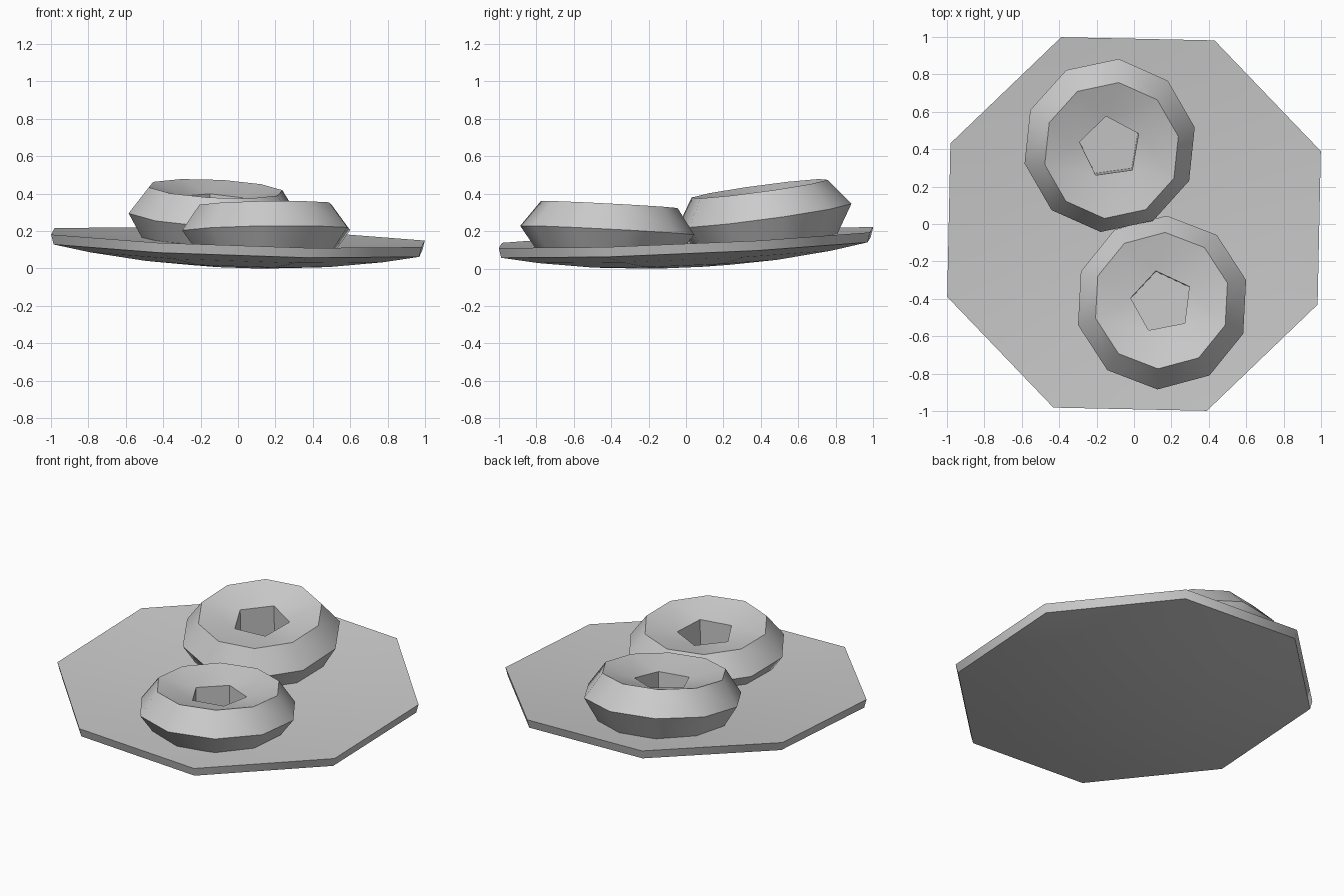
import bpy, bmesh
from math import cos, sin, radians, tau

cube = bpy.data.objects.get("Cube")
if cube:
    bpy.data.objects.remove(cube)

clay = bpy.data.materials.new("light_grey")
clay.use_nodes = True
colour = (0.6, 0.6, 0.6, 1)
clay.diffuse_color = colour
clay.node_tree.nodes["Principled BSDF"].inputs["Base Color"].default_value = colour


def ring(bm, centre, radius, sides, turn, height):
    """Polygon ring whose height follows a function of x and y."""
    verts = []
    for i in range(sides):
        a = radians(turn) + tau * i / sides
        x, y = centre[0] + radius * cos(a), centre[1] + radius * sin(a)
        verts.append(bm.verts.new((x, y, height(x, y))))
    return verts


def bridge(bm, a, b):
    n = len(a)
    for i in range(n):
        j = (i + 1) % n
        bm.faces.new((a[i], a[j], b[j], b[i]))


def taper(bm, ten, five):
    """Join a ten-sided ring to a five-sided one."""
    for k in range(5):
        p, q = five[k], five[(k + 1) % 5]
        d = [ten[(2 * k + s) % 10] for s in (-1, 0, 1)]
        bm.faces.new((d[0], d[1], p))
        bm.faces.new((d[1], d[2], p))
        bm.faces.new((d[2], q, p))


def finish(bm, name, angle):
    bmesh.ops.recalc_face_normals(bm, faces=bm.faces[:])
    mesh = bpy.data.meshes.new(name)
    bm.to_mesh(mesh)
    bm.free()
    obj = bpy.data.objects.new(name, mesh)
    bpy.context.collection.objects.link(obj)
    mesh.materials.append(clay)
    bpy.ops.object.select_all(action="DESELECT")
    obj.select_set(True)
    bpy.context.view_layer.objects.active = obj
    bpy.ops.object.shade_smooth_by_angle(angle=radians(angle))


# Eight-sided plate, slightly tilted: hollowed a little above, bulging below
RIM, TURN = 1.072, 21.3
bm = bmesh.new()
rims = []
for edge, depth, scale in ((0.165, 0.05, 1), (0.115, 0.107, 0.987)):
    def height(x, y, edge=edge, depth=depth):
        r = (x * x + y * y) ** 0.5 / RIM
        return edge - 0.033 * x + 0.043 * y - depth * (1 - r ** 2.1)
    previous = None
    for step in (1, 0.8, 0.5, 0.25):
        loop = ring(bm, (0, 0), RIM * scale * step, 8, TURN, height)
        if previous:
            bridge(bm, previous, loop)
        else:
            rims.append(loop)
        previous = loop
    tip = bm.verts.new((0, 0, height(0, 0)))
    for i in range(8):
        bm.faces.new((previous[i], previous[(i + 1) % 8], tip))
bridge(bm, *rims)
finish(bm, "plate", 50)


# Ten-sided rings with a five-sided hole, each leaning its own way
def bun(name, centre, turn, hole_turn, tilt, heights):
    cx, cy = centre

    def at(z):
        return lambda x, y: z + tilt[0] * (x - cx) + tilt[1] * (y - cy)

    def lean(h):
        return (cx - h * tilt[0], cy - h * tilt[1])

    rim_z, middle_z, base_z = heights
    bm = bmesh.new()
    rim = ring(bm, lean(0.2), 0.365, 10, turn, at(rim_z))
    middle = ring(bm, centre, 0.465, 10, turn, at(middle_z))
    base = ring(bm, lean(-0.1), 0.375, 10, turn, at(base_z))
    hole_top = ring(bm, lean(0.08), 0.168, 5, hole_turn, at(rim_z - 0.053))
    hole_base = ring(bm, centre, 0.168, 5, hole_turn, at(base_z))
    bridge(bm, rim, middle)
    bridge(bm, middle, base)
    bridge(bm, hole_top, hole_base)
    taper(bm, rim, hole_top)
    taper(bm, base, hole_base)
    finish(bm, name, 40)


bun("front_bun", (0.15, -0.42), 15, 29, (0.015, -0.052), (0.342, 0.204, 0.082))
bun("back_bun", (-0.13, 0.42), 12, 26, (-0.05, 0.135), (0.43, 0.285, 0.132))
